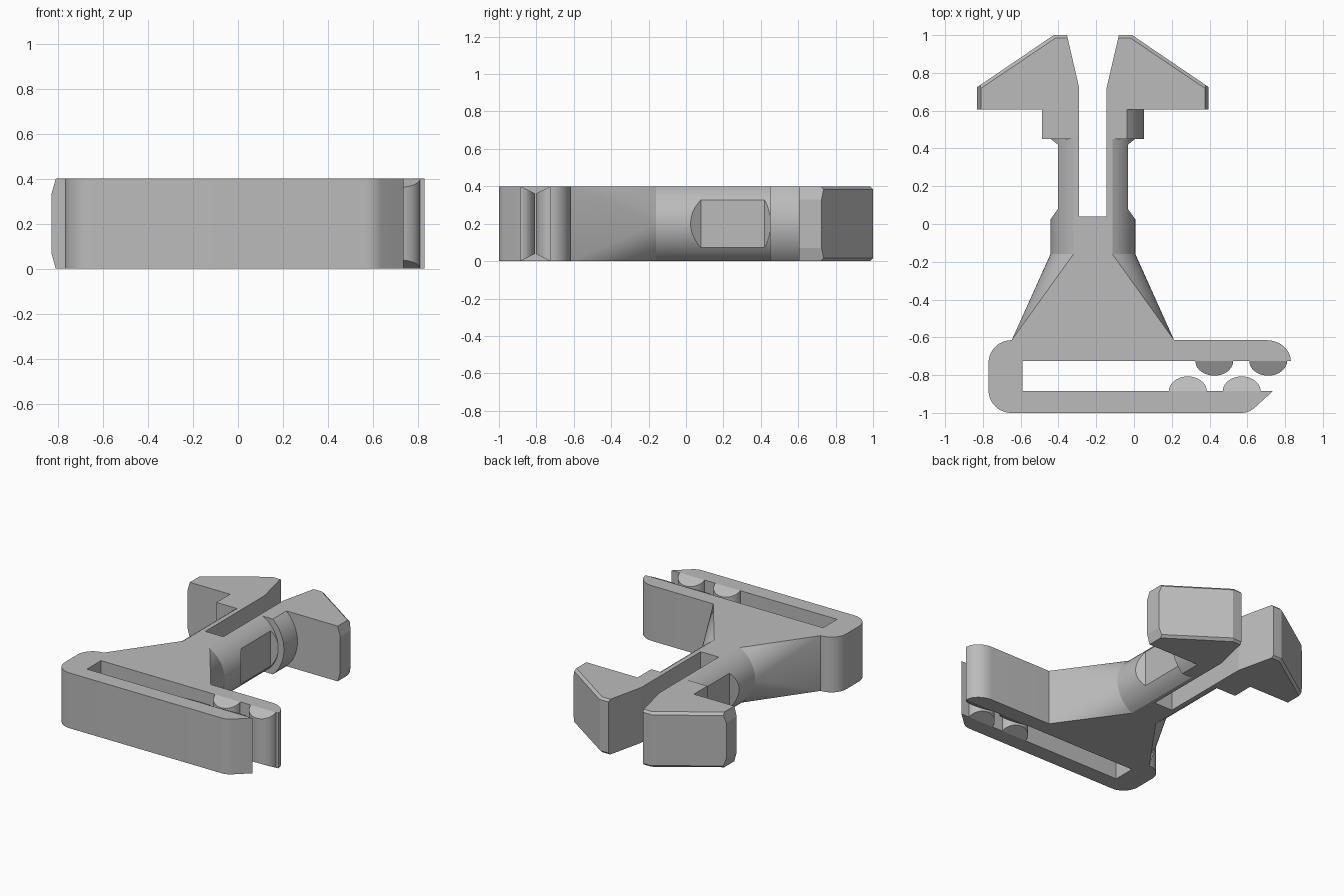
import bpy, bmesh
from math import sin, cos, asin, pi, radians
from mathutils import Vector

if "Cube" in bpy.data.objects:
    bpy.data.objects.remove(bpy.data.objects["Cube"])

AXIS = -0.2175   # centre line of the shaft in x
H = 0.4          # overall height
MID = H / 2

grey = bpy.data.materials.new("plain grey")
grey.use_nodes = True
grey.diffuse_color = (0.5, 0.5, 0.5, 1)
grey.node_tree.nodes["Principled BSDF"].inputs["Base Color"].default_value = (0.5, 0.5, 0.5, 1)


def finish(name, bm, x=0.0):
    bmesh.ops.recalc_face_normals(bm, faces=bm.faces)
    mesh = bpy.data.meshes.new(name)
    bm.to_mesh(mesh)
    bm.free()
    mesh.materials.append(grey)
    ob = bpy.data.objects.new(name, mesh)
    ob.location.x = x
    bpy.context.collection.objects.link(ob)
    return ob


def smooth(ob):
    bpy.ops.object.select_all(action="DESELECT")
    ob.select_set(True)
    bpy.context.view_layer.objects.active = ob
    bpy.ops.object.shade_smooth_by_angle(angle=radians(20))


def prism(name, outline, x=0.0):
    """Vertical extrusion of a plan outline."""
    bm = bmesh.new()
    face = bm.faces.new([bm.verts.new((px, py, 0)) for px, py in outline])
    top = bmesh.ops.extrude_face_region(bm, geom=[face])["geom"]
    bmesh.ops.translate(bm, vec=(0, 0, H), verts=[v for v in top if isinstance(v, bmesh.types.BMVert)])
    return finish(name, bm, x)


def hull(name, points, x=0.0, planes=()):
    """Convex solid around points, trimmed by (point, normal) planes."""
    bm = bmesh.new()
    for p in points:
        bm.verts.new(p)

    def wrap():
        bmesh.ops.convex_hull(bm, input=bm.verts)
        bmesh.ops.dissolve_limit(bm, angle_limit=0.003, verts=bm.verts, edges=bm.edges)

    wrap()
    for co, no in planes:
        bmesh.ops.bisect_plane(bm, geom=bm.verts[:] + bm.edges[:] + bm.faces[:],
                               plane_co=co, plane_no=no, clear_outer=True)
        wrap()
    return finish(name, bm, x)


def cut(ob, cutter):
    mod = ob.modifiers.new("cut", "BOOLEAN")
    mod.operation, mod.solver, mod.object = "DIFFERENCE", "EXACT", cutter
    bpy.context.view_layer.objects.active = ob
    bpy.ops.object.modifier_apply(modifier=mod.name)
    bpy.data.objects.remove(cutter)


def arc(cx, cy, rx, ry, a0, a1, n=12):
    angles = [radians(a0 + (a1 - a0) * i / n) for i in range(n + 1)]
    return [(cx + rx * cos(a), cy + ry * sin(a)) for a in angles]


def section(r, y, n=16):
    """Circle with flattened top and bottom, standing across y."""
    lim = asin(MID / r)
    pts = []
    for i in range(n + 1):
        a = lim * (2 * i / n - 1)
        pts += [(s * r * cos(a), y, MID + r * sin(a)) for s in (-1, 1)]
    return pts


def both_ends(outline):
    return [(px, py, z) for px, py in outline for z in (0, H)]


# Open strap buckle
buckle = prism("strap_buckle",
               arc(-0.65, -0.735, 0.12, 0.12, 90, 180)
               + arc(-0.65, -0.88, 0.12, 0.12, 180, 270)
               + arc(0.57, -0.9, 0.1, 0.1, 270, 312, 5)
               + [(0.735, -0.885), (-0.59, -0.885), (-0.59, -0.725)]
               + arc(0.7, -0.725, 0.13, 0.11, 0, 90))
smooth(buckle)

# Gripping bumps with sloping ends
for label, base, side, centres in (("front", -0.885, 1, (0.285, 0.57)),
                                   ("back", -0.725, -1, (0.425, 0.71))):
    for i, cx in enumerate(centres):
        outline = arc(cx, base, 0.1, side * 0.078, 0, 180, 20)
        slopes = [((cx, base, z), (0, side * 0.5, sz)) for z, sz in ((H, 1), (0, -1))]
        smooth(hull(f"{label}_grip_bump_{i + 1}", both_ends(outline), 0, slopes))

# Neck blending the buckle into the shaft
smooth(hull("tapered_neck", section(0.225, -0.16)
            + both_ends([(-0.43, -0.615), (0.43, -0.615)]), AXIS))

# Shaft with side flats and a central slot
shaft = hull("split_shaft", section(0.225, -0.16) + section(0.225, 0.45), AXIS)
for s in (-1, 1):
    flat = [(0.235, 0.01), (0.185, 0.08), (0.185, 0.42), (0.235, 0.46), (0.4, 0.46), (0.4, 0.01)]
    cut(shaft, hull("flat_cutter", [(s * px, py, z) for px, py in flat for z in (-0.1, 0.5)], AXIS))
slot = [(s * 0.0725, y, z) for s in (-1, 1) for y in (0.04, 0.7) for z in (-0.1, 0.5)]
cut(shaft, hull("slot_cutter", slot, AXIS))
smooth(shaft)

# Collars: round on the left, square on the right
smooth(hull("left_collar", section(0.27, 0.45) + section(0.27, 0.605), AXIS,
            [((0.0725, 0, 0), (-1, 0, 0))]))
hull("right_collar", both_ends([(x, y) for x in (-0.27, -0.0725) for y in (0.45, 0.605)]), AXIS)

# Barbed snap heads with eased edges
head = [(0.0725, 0.605), (0.6125, 0.605), (0.6125, 0.725),
        (0.2075, 1), (0.1375, 1), (0.0725, 0.72)]
for label, s in (("left", 1), ("right", -1)):
    planes = []
    for d in (-1, 1):
        planes += [((s * 0.6125, 0, MID + d * 0.13), (s * 0.07, 0, d * 0.02)),
                   ((s * 0.2075, 1, MID + d * 0.182), (s * 0.56, 0.83, d)),
                   ((0, 1, MID + d * 0.185), (0, 1, d))]
    hull(f"{label}_snap_head", both_ends([(s * x, y) for x, y in head]), AXIS, planes)
